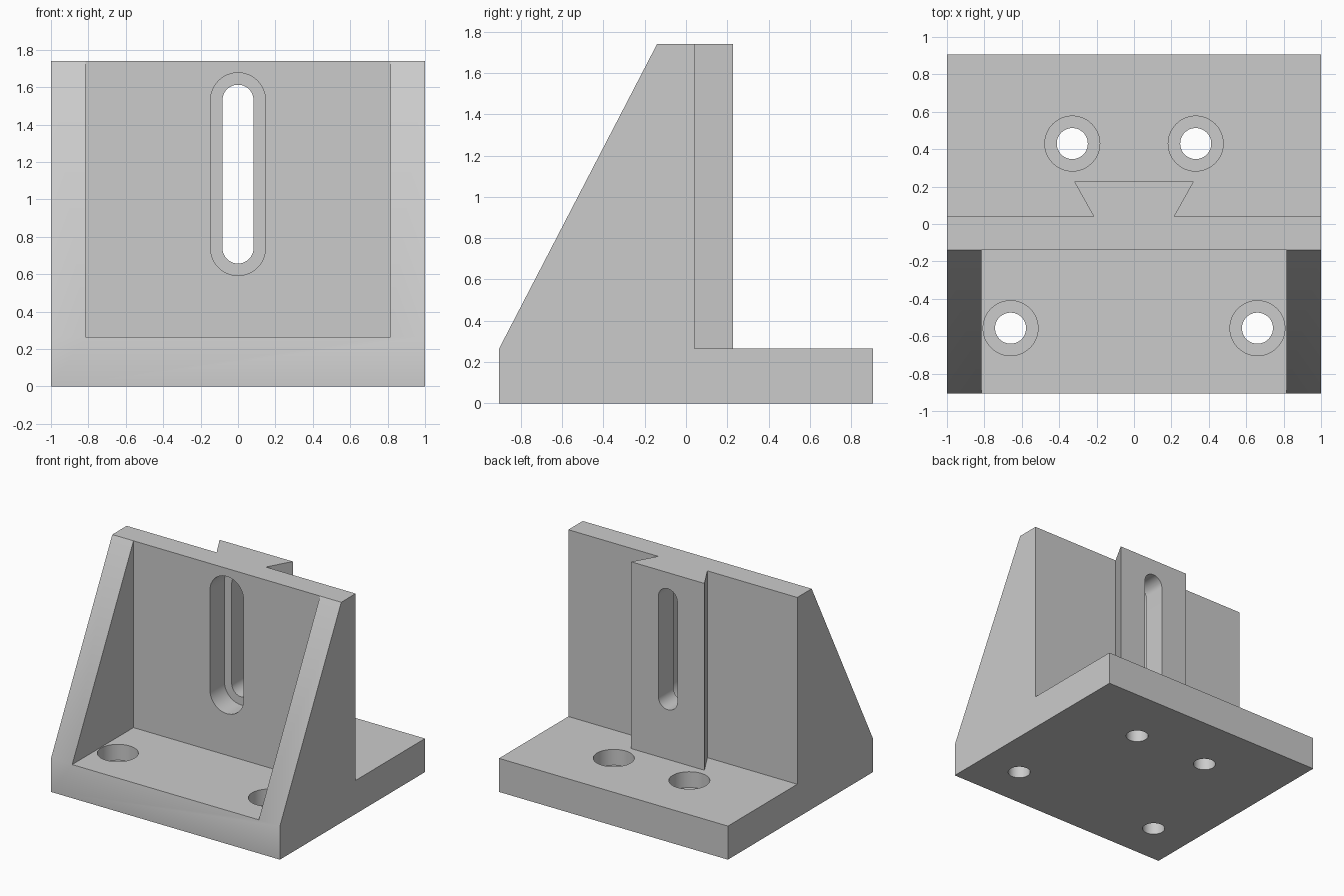
import bpy, math
from mathutils import Matrix, Vector

cube = bpy.data.objects.get("Cube")
if cube:
    bpy.data.objects.remove(cube, do_unlink=True)

steel = bpy.data.materials.new("plain_grey")
steel.use_nodes = True
GREY = (0.6, 0.6, 0.6, 1)
steel.diffuse_color = GREY
steel.node_tree.nodes["Principled BSDF"].inputs["Base Color"].default_value = GREY

# Axis frames: profile u, profile v, extrusion direction
ALONG_X = ((0, 1, 0), (0, 0, 1), (1, 0, 0))
ALONG_Y = ((1, 0, 0), (0, 0, 1), (0, 1, 0))
ALONG_Z = ((1, 0, 0), (0, 1, 0), (0, 0, 1))


def prism(name, profile, frame, start, end):
    """Extrude a closed 2D profile between two positions on an axis."""
    u, v, w = (Vector(a) for a in frame)
    n = len(profile)
    verts = [u * a + v * b + w * t for t in (start, end) for a, b in profile]
    faces = [list(range(n))[::-1], list(range(n, 2 * n))]
    faces += [[i, (i + 1) % n, n + (i + 1) % n, n + i] for i in range(n)]
    mesh = bpy.data.meshes.new(name)
    mesh.from_pydata(verts, [], faces)
    if u.cross(v).dot(w) < 0:
        mesh.flip_normals()
    mesh.materials.append(steel)
    obj = bpy.data.objects.new(name, mesh)
    bpy.context.collection.objects.link(obj)
    return obj


def rounded(x, low, high, r, steps=24):
    """Circle when low equals high, otherwise an upright rounded slot."""
    points = []
    for centre, turn in ((high, 0), (low, math.pi)):
        for i in range(steps + (low != high)):
            a = turn + math.pi * i / steps
            points.append((x + r * math.cos(a), centre + r * math.sin(a)))
    return points


def combine(target, tool, operation):
    mod = target.modifiers.new(tool.name, 'BOOLEAN')
    mod.operation, mod.solver, mod.object = operation, 'EXACT', tool
    bpy.context.view_layer.objects.active = target
    bpy.ops.object.modifier_apply(modifier=mod.name)
    bpy.data.objects.remove(tool, do_unlink=True)


BASE, TOP = 0.265, 1.74      # base plate and wall heights
FRONT, BACK = -0.14, 0.04    # wall faces
DEPTH = 0.905                # half depth of the base
BORE, HOLE = 0.147, 0.083    # counterbore and through radii

# Base, upright wall and sloping side ribs share one side profile
side = [(-DEPTH, 0), (DEPTH, 0), (DEPTH, BASE), (BACK, BASE),
        (BACK, TOP), (FRONT, TOP), (-DEPTH, BASE)]
bracket = prism("angle_bracket", side, ALONG_X, -1, 1)

# Open pocket between the ribs
pocket = [(-1.2, BASE), (FRONT, BASE), (FRONT, 2), (-1.2, 2)]
combine(bracket, prism("pocket_cutter", pocket, ALONG_X, -0.815, 0.815), 'DIFFERENCE')

# Dovetail rail on the back of the wall
half = [(0.215, -0.05), (0.215, BACK), (0.32, 0.227)]
rail = half + [(-x, y) for x, y in reversed(half)]
combine(bracket, prism("dovetail_rail", rail, ALONG_Z, 0.2, TOP), 'UNION')

# Stepped slot through the wall and rail
for r, start, end in ((BORE, -0.3, BACK), (HOLE, -0.3, 0.4)):
    slot = prism("slot_cutter", rounded(0, 0.74, 1.53, r), ALONG_Y, start, end)
    combine(bracket, slot, 'DIFFERENCE')

# Counterbored bolt holes, mirrored left and right
for x, y in ((0.66, -0.557), (0.33, 0.43)):
    for s in (-1, 1):
        for r, start in ((BORE, 0.14), (HOLE, -0.1)):
            bolt = prism("bolt_cutter", rounded(s * x, y, y, r), ALONG_Z, start, 0.4)
            combine(bracket, bolt, 'DIFFERENCE')

bpy.ops.object.select_all(action='DESELECT')
bracket.select_set(True)
bpy.context.view_layer.objects.active = bracket
bpy.ops.object.shade_smooth_by_angle(angle=math.radians(30))
